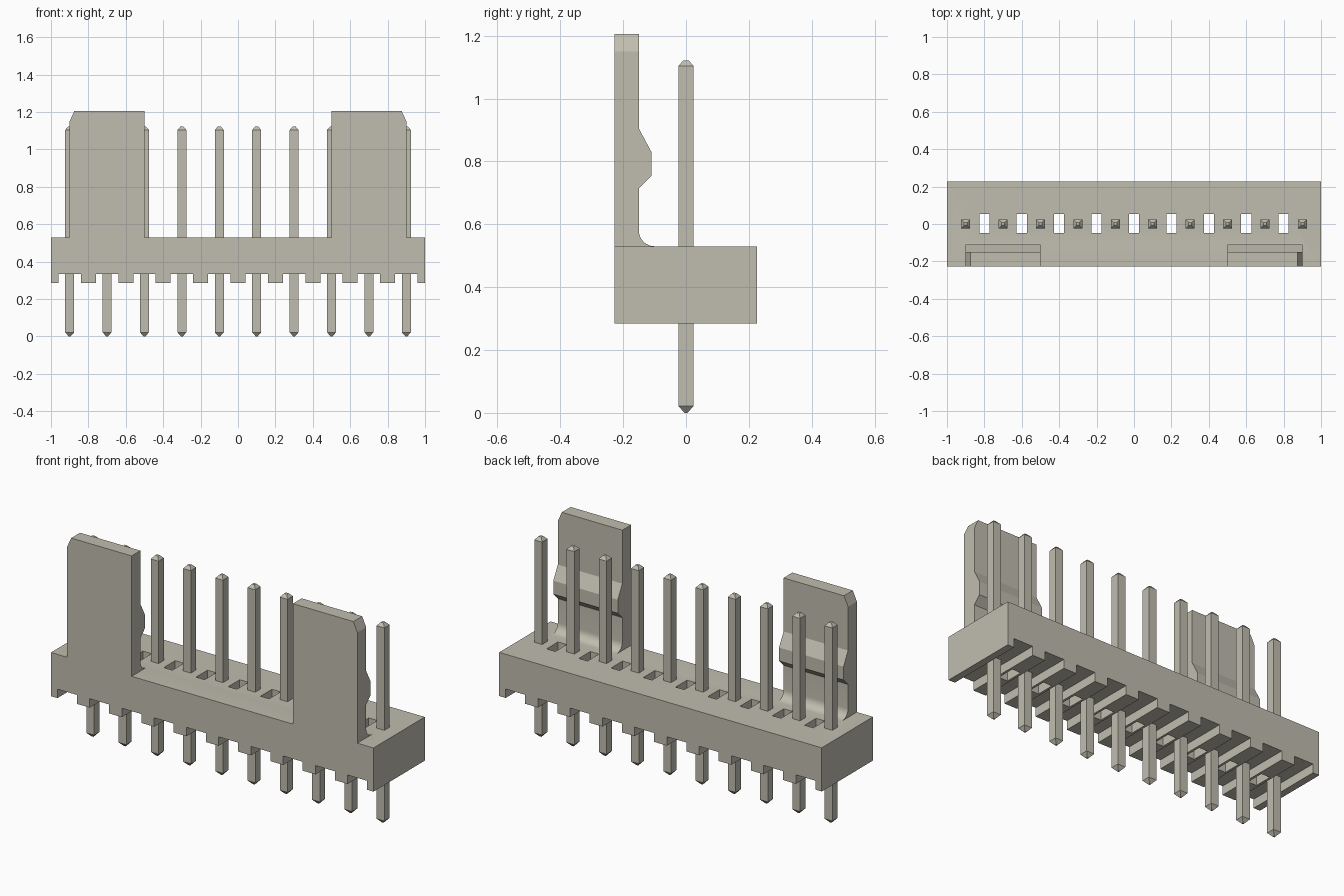
import bpy, bmesh, math
from mathutils import Vector

if "Cube" in bpy.data.objects:
    bpy.data.objects.remove(bpy.data.objects["Cube"], do_unlink=True)

PITCH, PINS = 0.2, 10
FRONT, BACK = -0.228, 0.226
BASE, GROOVE, DECK, TOP = 0.285, 0.335, 0.53, 1.205
pin_x = [(i - (PINS - 1) / 2) * PITCH for i in range(PINS)]

plastic = bpy.data.materials.new("warm_grey")
plastic.use_nodes = True
colour = (0.53, 0.51, 0.43, 1)
plastic.diffuse_color = colour
plastic.node_tree.nodes["Principled BSDF"].inputs["Base Color"].default_value = colour


def make_object(name, bm):
    bmesh.ops.recalc_face_normals(bm, faces=bm.faces[:])
    mesh = bpy.data.meshes.new(name)
    bm.to_mesh(mesh)
    bm.free()
    mesh.materials.append(plastic)
    obj = bpy.data.objects.new(name, mesh)
    bpy.context.collection.objects.link(obj)
    return obj


def prism(bm, points, offset):
    """Extrude a closed outline along an offset."""
    face = bm.faces.new([bm.verts.new(p) for p in points])
    result = bmesh.ops.extrude_face_region(bm, geom=[face], use_keep_orig=True)
    moved = [v for v in result["geom"] if isinstance(v, bmesh.types.BMVert)]
    bmesh.ops.translate(bm, verts=moved, vec=offset)


def combine(target, tool, operation):
    """Boolean the tool into the target and discard the tool."""
    mod = target.modifiers.new(operation, "BOOLEAN")
    mod.operation, mod.object, mod.solver = operation, tool, "EXACT"
    bpy.context.view_layer.objects.active = target
    bpy.ops.object.modifier_apply(modifier=mod.name)
    bpy.data.objects.remove(tool, do_unlink=True)


# Housing bar with a groove under every pin
outline = [(-1, DECK), (-1, BASE)]
for x in pin_x:
    a, b = x - 0.06, x + 0.06
    outline += [(a, BASE), (a, GROOVE), (b, GROOVE), (b, BASE)]
outline += [(1, BASE), (1, DECK)]
bm = bmesh.new()
prism(bm, [(x, FRONT, z) for x, z in outline], (0, BACK - FRONT, 0))
housing = make_object("housing", bm)

# Slots through the bar between pins
bm = bmesh.new()
for x in pin_x[:-1]:
    c, w = x + PITCH / 2, 0.027
    ring = [(c - w, -0.048), (c + w, -0.048), (c + w, 0.054), (c - w, 0.054)]
    prism(bm, [(px, py, BASE - 0.1) for px, py in ring], (0, 0, 0.5))
slots = make_object("slot_cutter", bm)
slots.hide_render = True
combine(housing, slots, "DIFFERENCE")

# Latch tabs: filleted foot, catch ridge and a chamfered outer corner
inner, r = -0.15, 0.05
tab = [(FRONT, TOP), (FRONT, 0.5), (inner + r, 0.5)]
for i in range(9):
    a = math.pi / 2 * i / 8
    tab.append((inner + r - r * math.sin(a), DECK + r - r * math.cos(a)))
tab += [(inner, 0.715), (-0.11, 0.755), (-0.11, 0.83), (inner, 0.905), (inner, TOP)]
for side, name in ((-1, "right_tab"), (1, "left_tab")):
    bm = bmesh.new()
    prism(bm, [(side * 0.5, y, z) for y, z in tab], (side * 0.4, 0, 0))
    cut = bmesh.ops.bisect_plane(
        bm, geom=bm.verts[:] + bm.edges[:] + bm.faces[:],
        plane_co=(side * 0.9, 0, 1.15),
        plane_no=Vector((side * 0.055, 0, 0.025)).normalized(), clear_outer=True)
    rim = [e for e in cut["geom_cut"] if isinstance(e, bmesh.types.BMEdge)]
    bmesh.ops.holes_fill(bm, edges=rim)
    combine(housing, make_object(name, bm), "UNION")

bpy.ops.object.select_all(action="DESELECT")
housing.select_set(True)
bpy.context.view_layer.objects.active = housing
bpy.ops.object.shade_smooth_by_angle(angle=math.radians(20))

# Square pins with tapered ends
sections = [(0, 0.005), (0.022, 0.024), (1.104, 0.024), (1.122, 0.008)]
for n, x in enumerate(pin_x):
    bm = bmesh.new()
    rings = [[bm.verts.new((x + sx * h, sy * h, z))
              for sx, sy in ((-1, -1), (1, -1), (1, 1), (-1, 1))]
             for z, h in sections]
    for low, high in zip(rings, rings[1:]):
        for i in range(4):
            j = (i + 1) % 4
            bm.faces.new((low[i], low[j], high[j], high[i]))
    bm.faces.new(rings[0][::-1])
    bm.faces.new(rings[-1])
    make_object(f"pin_{n + 1}", bm)
